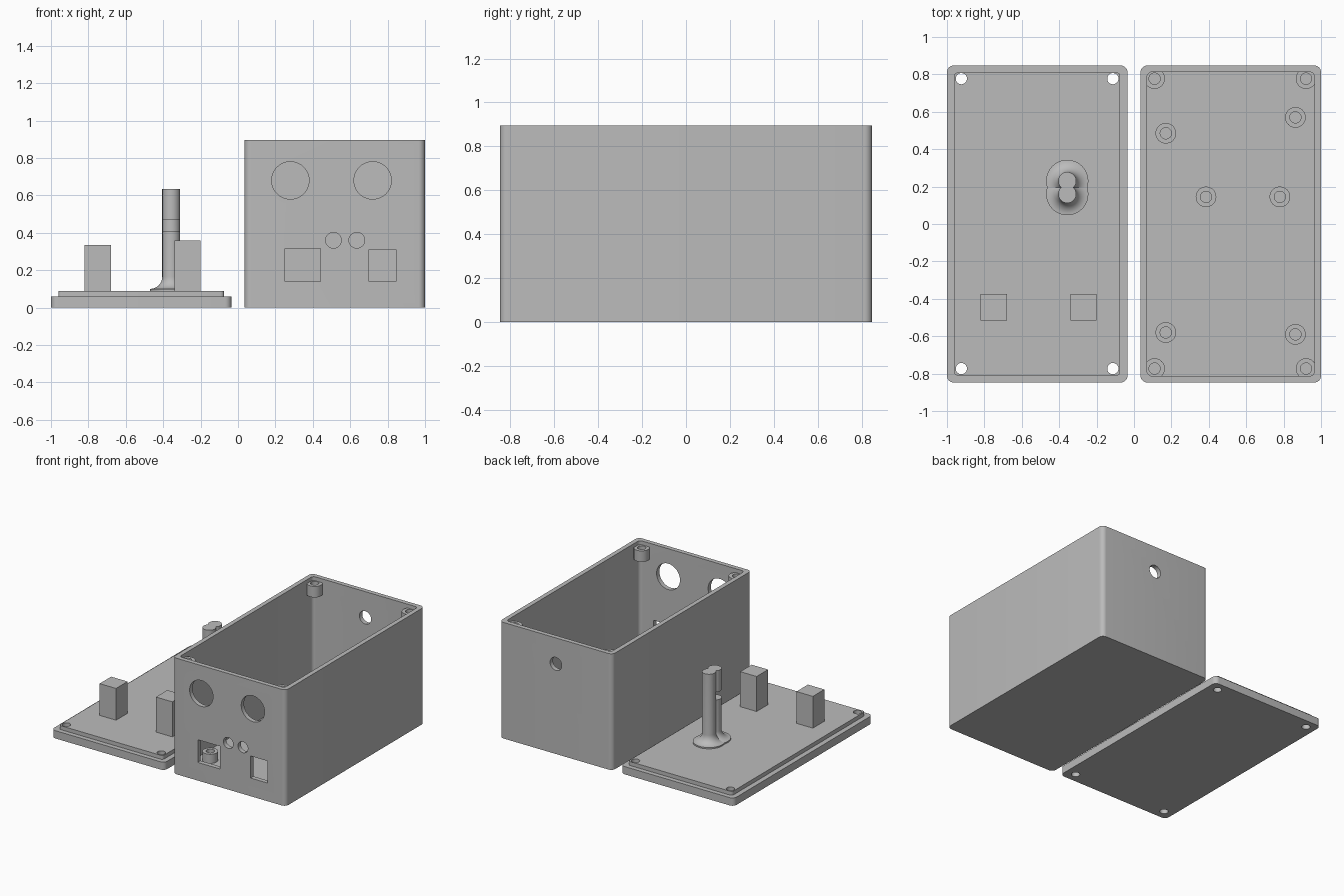
import bpy
import bmesh
from math import pi, cos, sin
from mathutils import Matrix, Vector

old = bpy.data.objects.get("Cube")
if old:
    bpy.data.objects.remove(old, do_unlink=True)

GREY = bpy.data.materials.new("plain grey")
GREY.use_nodes = True
COLOUR = (0.5, 0.5, 0.5, 1)
GREY.diffuse_color = COLOUR
GREY.node_tree.nodes["Principled BSDF"].inputs["Base Color"].default_value = COLOUR


def finish(name, bm):
    bmesh.ops.remove_doubles(bm, verts=bm.verts, dist=1e-5)
    bmesh.ops.recalc_face_normals(bm, faces=bm.faces)
    mesh = bpy.data.meshes.new(name)
    bm.to_mesh(mesh)
    bm.free()
    mesh.materials.append(GREY)
    ob = bpy.data.objects.new(name, mesh)
    bpy.context.collection.objects.link(ob)
    return ob


def slab(name, x0, x1, y0, y1, z0, z1, r=0, steps=8):
    """Upright block, with rounded vertical edges when r > 0."""
    bm = bmesh.new()
    pts = []
    corners = [(x1 - r, y1 - r), (x0 + r, y1 - r), (x0 + r, y0 + r), (x1 - r, y0 + r)]
    for i, (cx, cy) in enumerate(corners):
        for k in range(steps + 1 if r else 1):
            a = (i + k / steps) * pi / 2
            pts.append((cx + r * cos(a), cy + r * sin(a), z0))
    face = bm.faces.new([bm.verts.new(p) for p in pts])
    top = bmesh.ops.extrude_face_region(bm, geom=[face])["geom"]
    verts = [v for v in top if isinstance(v, bmesh.types.BMVert)]
    bmesh.ops.translate(bm, verts=verts, vec=(0, 0, z1 - z0))
    return finish(name, bm)


def lathe(name, profile, x, y, closed=False, steps=40):
    """Turn a (radius, z) profile about a vertical axis at x, y."""
    bm = bmesh.new()
    vs = [bm.verts.new((r, 0, z)) for r, z in profile]
    es = [bm.edges.new(p) for p in zip(vs, vs[1:])]
    if closed:
        es.append(bm.edges.new((vs[-1], vs[0])))
    bmesh.ops.spin(bm, geom=vs + es, cent=(0, 0, 0), axis=(0, 0, 1),
                   angle=2 * pi, steps=steps)
    bmesh.ops.translate(bm, verts=bm.verts, vec=(x, y, 0))
    return finish(name, bm)


def rod(name, r, x, y, z0, z1):
    return lathe(name, [(0, z0), (r, z0), (r, z1), (0, z1)], x, y)


def tube(name, x, y, z0, z1):
    return lathe(name, [(0.03, z0), (0.055, z0), (0.055, z1), (0.03, z1)], x, y, True)


def wall_drill(r, x, y, z):
    """Cutter through a front or back wall."""
    ob = rod("drill", r, 0, 0, -0.1, 0.1)
    ob.data.transform(Matrix.Translation(Vector((x, y, z))) @ Matrix.Rotation(pi / 2, 4, "X"))
    return ob


def cut(target, cutter):
    cutter.hide_render = True
    mod = target.modifiers.new("cut", "BOOLEAN")
    mod.operation = "DIFFERENCE"
    mod.solver = "EXACT"
    mod.object = cutter
    bpy.ops.object.select_all(action="DESELECT")
    bpy.context.view_layer.objects.active = target
    target.select_set(True)
    bpy.ops.object.modifier_apply(modifier=mod.name)
    bpy.data.objects.remove(cutter, do_unlink=True)


Y = 0.847
WALL = 0.035
parts = []

# Open case, hollowed out
case = slab("case", 0.035, 1.0, -Y, Y, 0, 0.895, 0.035)
cut(case, slab("cavity", 0.035 + WALL, 1 - WALL, WALL - Y, Y - WALL, WALL, 1.0, 0.025))

# Front openings: two large rounds, two small rounds, two windows
for x, z, r in ((0.28, 0.68, 0.1), (0.72, 0.68, 0.1), (0.51, 0.36, 0.042), (0.635, 0.36, 0.042)):
    cut(case, wall_drill(r, x, -Y, z))
for x0, x1, z1 in ((0.25, 0.44, 0.315), (0.70, 0.845, 0.31)):
    cut(case, slab("window", x0, x1, -Y - 0.1, -Y + 0.1, 0.14, z1))

# Cable hole in the back wall
cut(case, wall_drill(0.05, 0.517, Y, 0.695))
parts.append(case)

# Screw bosses under the rim
for x in (0.11, 0.92):
    for y in (-0.773, 0.777):
        parts.append(tube("screw_boss", x, y, 0.78, 0.865))

# Board standoffs on the floor
for x, y in ((0.17, 0.485), (0.863, 0.57), (0.385, 0.145),
             (0.78, 0.145), (0.17, -0.58), (0.863, -0.59)):
    parts.append(tube("standoff", x, y, 0.03, 0.105))

# Lid with a raised lip, drilled at the corners
lid = slab("lid", -1.0, -0.035, -Y, Y, 0, 0.06, 0.035)
lip = slab("lid_lip", -0.961, -0.074, -0.811, 0.811, 0.06, 0.09, 0.02)
for x in (-0.923, -0.113):
    for y in (-0.773, 0.777):
        for plate in (lid, lip):
            cut(plate, rod("drill", 0.03, x, y, -0.1, 0.2))
parts += [lid, lip]

# Square support posts
for x, top in ((-0.82, 0.335), (-0.34, 0.36)):
    parts.append(slab("square_post", x, x + 0.14, -0.515, -0.375, 0.085, top))

# Twin round posts with flared feet and a slot through the front one
flare = [(0.113 - 0.065 * sin(a), 0.165 - 0.065 * cos(a))
         for a in (i * pi / 16 for i in range(9))]
for name, y, top in (("tall_post", 0.23, 0.635), ("slotted_post", 0.16, 0.41)):
    profile = [(0, 0.085), (0.113, 0.085)] + flare + [(0.048, top), (0, top)]
    parts.append(lathe(name, profile, -0.357, y))
parts.append(rod("slotted_post_cap", 0.048, -0.357, 0.16, 0.47, 0.635))

# Smooth round walls, keep hard edges
bpy.ops.object.select_all(action="DESELECT")
for ob in parts:
    ob.select_set(True)
bpy.context.view_layer.objects.active = case
bpy.ops.object.shade_smooth_by_angle(angle=pi / 6)
